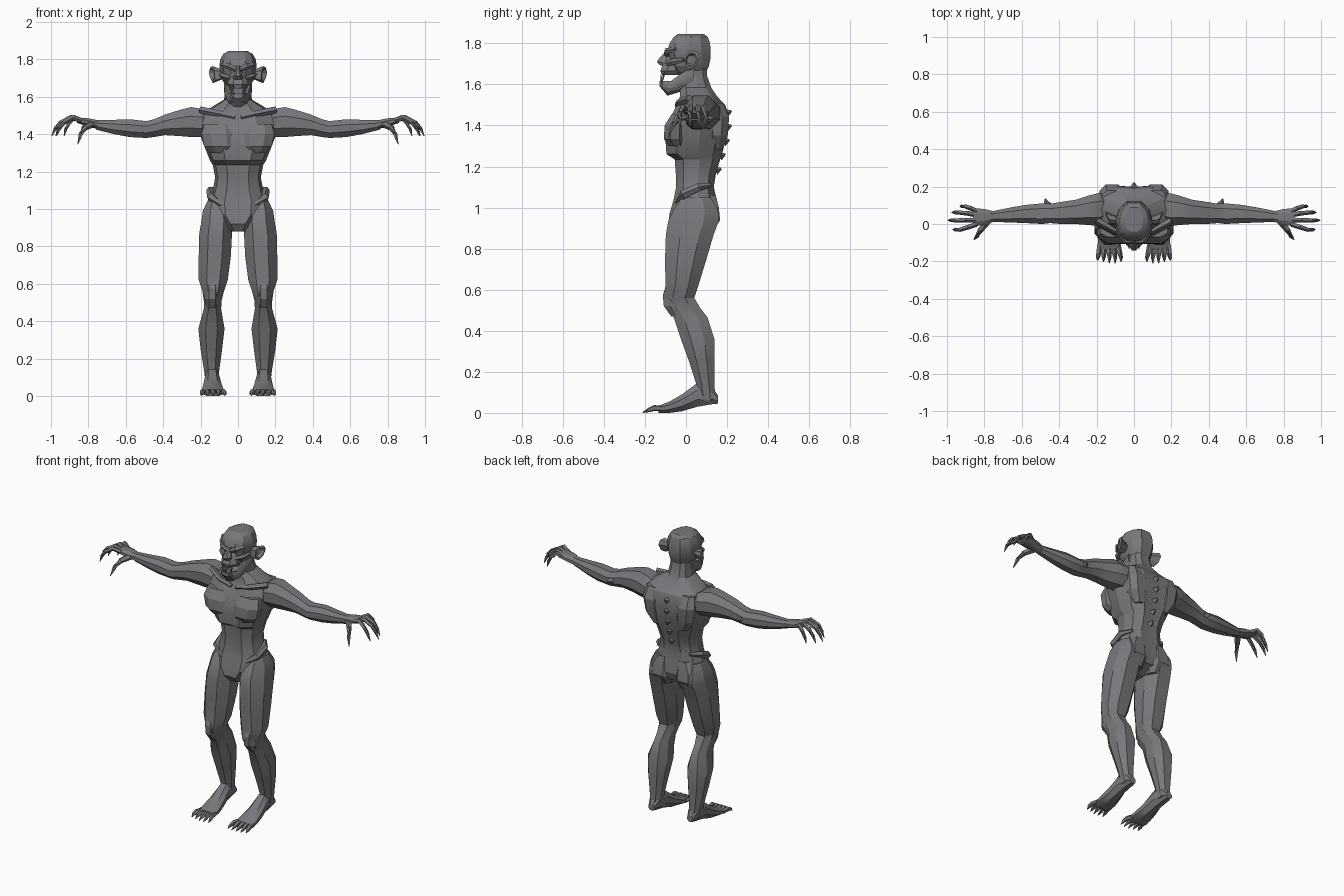
import bpy, bmesh, math
from mathutils import Vector

grey = bpy.data.materials.new("dark grey skin")
grey.diffuse_color = (0.19, 0.19, 0.205, 1)

# Normalised cross-sections (u, v in -1..1)
OCT = [(-.45, -1), (.45, -1), (1, -.4), (1, .4), (.5, 1), (-.5, 1), (-1, .4), (-1, -.4)]
HALF = [(.45, -1), (.88, -.62), (1, .1), (.85, .65), (.45, .97)]
BODY = [(0, -.93)] + HALF + [(0, .92)] + [(-u, v) for u, v in reversed(HALF)]
HEADH = [(.42, -1), (.8, -.72), (1, -.05), (.85, .55), (.42, 1)]
HEAD = HEADH + [(-u, v) for u, v in reversed(HEADH)]


def skin(name, loops, mirror=False, angle=24):
    """Join loops of points into one closed skin."""
    bm = bmesh.new()
    rows = [[bm.verts.new(p) for p in loop] for loop in loops]
    n = len(rows[0])
    for a, b in zip(rows, rows[1:]):
        for i in range(n):
            j = (i + 1) % n
            bm.faces.new((a[i], a[j], b[j], b[i]))
    bm.faces.new(rows[0])
    bm.faces.new(rows[-1])
    bmesh.ops.recalc_face_normals(bm, faces=bm.faces)
    me = bpy.data.meshes.new(name)
    bm.to_mesh(me)
    bm.free()
    me.materials.append(grey)
    me.polygons.foreach_set("use_smooth", [True] * len(me.polygons))
    me.set_sharp_from_angle(angle=math.radians(angle))
    ob = bpy.data.objects.new(name, me)
    bpy.context.collection.objects.link(ob)
    if mirror:
        ob.modifiers.new("mirror", 'MIRROR').use_mirror_merge = False
    return ob


def loft(name, axis, rings, shape=OCT, mirror=False):
    """Rings are (position on axis, u0, u1, v0, v1)."""
    put = {'x': lambda t, u, v: (t, u, v), 'y': lambda t, u, v: (u, t, v),
           'z': lambda t, u, v: (u, v, t)}[axis]
    loops = [[put(t, (a + b) / 2 + (b - a) / 2 * u, (c + d) / 2 + (d - c) / 2 * v)
              for u, v in shape] for t, a, b, c, d in rings]
    return skin(name, loops, mirror)


def limb(name, path, radii, sides=5, mirror=True):
    """Tapered tube along a path, for small parts."""
    pts = [Vector(p) for p in path]
    loops = []
    for i, p in enumerate(pts):
        d = (pts[min(i + 1, len(pts) - 1)] - pts[max(i - 1, 0)]).normalized()
        ref = Vector((0, 0, 1)) if abs(d.z) < .8 else Vector((0, 1, 0))
        s = d.cross(ref).normalized()
        t = s.cross(d)
        loops.append([p + radii[i] * (s * math.cos(k * math.tau / sides) + t * math.sin(k * math.tau / sides))
                      for k in range(sides)])
    return skin(name, loops, mirror)


def upright(rows):
    return [(z, -w, w, f, b) for z, w, f, b in rows]


# Torso, pelvis and neck
loft("torso", 'z', upright([
    (.88, .045, -.055, .06), (.92, .09, -.085, .14), (.97, .15, -.08, .16),
    (1.04, .16, -.06, .152), (1.10, .135, -.048, .138), (1.17, .122, -.05, .15),
    (1.235, .135, -.055, .17), (1.26, .15, -.095, .18), (1.33, .178, -.1, .198),
    (1.40, .205, -.092, .21), (1.46, .215, -.065, .208), (1.50, .205, -.045, .195),
    (1.54, .15, -.03, .155), (1.585, .075, -.03, .125), (1.64, .066, -.025, .105),
    (1.72, .06, -.02, .1)]), BODY)

# Chest, collar, shoulder blades and hip ridges
loft("pectoral", 'z', [(1.30, .025, .15, -.085, 0), (1.335, .012, .18, -.108, 0),
                       (1.40, .012, .195, -.104, 0), (1.455, .03, .18, -.07, 0)], mirror=True)
limb("collar_bone", [(.015, -.04, 1.49), (.1, -.035, 1.51), (.2, .02, 1.53)], [.014, .018, .02])
loft("shoulder_blade", 'z', [(1.28, .06, .12, .1, .18), (1.35, .05, .17, .1, .203),
                             (1.44, .05, .185, .1, .21), (1.51, .07, .17, .1, .18)], mirror=True)
limb("hip_ridge", [(.085, -.045, 1.02), (.145, -.01, 1.065), (.15, .06, 1.10), (.11, .12, 1.11)],
     [.012, .024, .02, .01])
loft("buttock", 'z', [(.88, .03, .12, .03, .13), (.94, .012, .17, .03, .166),
                      (1.0, .015, .165, .03, .16), (1.06, .03, .12, .03, .145)], mirror=True)

# Spine knobs
for i in range(5):
    z = 1.18 + i * .07
    y = .145 + .05 * min(1, i / 2.5)
    limb("spine_knob", [(0, y, z), (0, y + .027, z + .01)], [.022, .004], 4, False)

# Arms
loft("arm", 'x', [
    (.13, .02, .16, 1.37, 1.50), (.19, -.01, .165, 1.385, 1.535), (.25, -.005, .15, 1.385, 1.545),
    (.31, .0, .13, 1.39, 1.53), (.39, .0, .118, 1.395, 1.505), (.45, .005, .108, 1.385, 1.48),
    (.49, .0, .11, 1.38, 1.47), (.58, .005, .102, 1.385, 1.48), (.66, .008, .088, 1.40, 1.477),
    (.76, .012, .068, 1.425, 1.475)], mirror=True)
limb("elbow_spike", [(.46, .09, 1.43), (.475, .135, 1.432)], [.03, .003], 4)

# Hands
loft("palm", 'x', [(.75, .012, .068, 1.428, 1.475), (.80, -.005, .08, 1.44, 1.485),
                   (.86, -.012, .085, 1.46, 1.49)], mirror=True)
for base, mid, tip, reach in ((.07, .085, .095, .93), (.048, .058, .062, .975),
                              (.022, .022, .02, .995), (.0, -.015, -.03, .97)):
    run = reach - .84
    limb("finger", [(.84, base, 1.474), (.84 + run * .35, mid, 1.49), (.84 + run * .7, tip, 1.462),
                    (.84 + run * .88, tip, 1.43), (reach, tip, 1.39)], [.014, .014, .012, .010, .002])
limb("thumb", [(.78, .02, 1.455), (.82, -.03, 1.435), (.84, -.065, 1.40), (.857, -.085, 1.345)],
     [.02, .017, .012, .002])

# Legs
loft("leg", 'z', [
    (1.05, .07, .16, -.02, .12), (.99, .04, .188, -.06, .155), (.94, .03, .195, -.085, .162),
    (.87, .032, .207, -.098, .135), (.75, .038, .21, -.102, .10), (.62, .055, .21, -.1, .06),
    (.56, .075, .19, -.11, .04), (.51, .088, .183, -.09, .07), (.465, .09, .183, -.06, .105),
    (.36, .072, .212, -.025, .138), (.25, .085, .20, .015, .138), (.14, .1, .182, .05, .138),
    (.06, .105, .172, .06, .145)], mirror=True)
loft("knee_cap", 'z', [(.47, .11, .165, -.072, 0), (.52, .098, .178, -.108, 0),
                       (.575, .098, .178, -.113, 0), (.61, .11, .165, -.1, 0)], mirror=True)

# Feet and claws
loft("foot", 'y', [
    (.156, .118, .16, .045, .085), (.125, .105, .172, .042, .13), (.055, .1, .175, .03, .145),
    (-.02, .088, .185, .008, .09), (-.08, .078, .192, 0, .055), (-.135, .075, .195, 0, .034)], mirror=True)
for i in range(5):
    x = .085 + i * .025
    tip = .07 + i * .031
    reach = -.215 + abs(i - 1.5) * .008
    limb("toe", [(x, -.11, .02), ((x + tip) / 2, -.155, .024), (tip, -.18, .014), (tip, reach, .002)],
         [.014, .015, .011, .002])

# Head
loft("skull", 'z', upright([
    (1.655, .06, -.045, .095), (1.69, .085, -.075, .112), (1.73, .093, -.078, .12),
    (1.765, .1, -.09, .12), (1.80, .095, -.08, .117), (1.83, .078, -.06, .107),
    (1.845, .05, -.04, .088)]), HEAD)
loft("muzzle", 'z', upright([(1.645, .038, -.118, -.02), (1.665, .054, -.125, -.02),
                             (1.70, .052, -.112, -.02), (1.735, .032, -.09, -.02)]))
loft("nose", 'z', upright([(1.692, .028, -.125, -.06), (1.71, .026, -.142, -.06),
                           (1.735, .015, -.125, -.06), (1.768, .012, -.09, -.06)]))
limb("brow", [(.012, -.094, 1.745), (.045, -.092, 1.762), (.085, -.05, 1.772)], [.013, .016, .01])
limb("cheek_bone", [(.04, -.09, 1.70), (.075, -.06, 1.71), (.092, -.01, 1.72)], [.012, .016, .01])

# Open lower jaw with teeth
loft("jaw_side", 'y', [(.04, .045, .075, 1.615, 1.69), (-.02, .042, .072, 1.59, 1.655),
                       (-.075, .03, .056, 1.565, 1.615), (-.115, .01, .04, 1.575, 1.618)], mirror=True)
loft("chin", 'y', [(.03, -.05, .05, 1.59, 1.65), (-.04, -.05, .05, 1.56, 1.605),
                   (-.09, -.04, .04, 1.545, 1.598), (-.13, -.028, .028, 1.592, 1.617)])
limb("lower_fang", [(.026, -.118, 1.605), (.028, -.122, 1.645)], [.009, .001], 4)
limb("upper_fang", [(.034, -.108, 1.66), (.032, -.113, 1.618)], [.009, .001], 4)

# Ears
ear = [(-.014, 1.69), (.012, 1.675), (.04, 1.695), (.056, 1.73), (.045, 1.757), (.015, 1.762), (-.008, 1.74)]
cy, cz = .022, 1.722


def ear_loop(x, lean, s, dy=0):
    return [(x + lean * (y - cy), cy + dy + s * (y - cy), cz + s * (z - cz)) for y, z in ear]


skin("ear", [ear_loop(.085, 0, .6), ear_loop(.115, .3, .85, .005), ear_loop(.138, .4, 1.05, .01),
             ear_loop(.142, .4, .75, .006), ear_loop(.122, .3, .5)], True)
